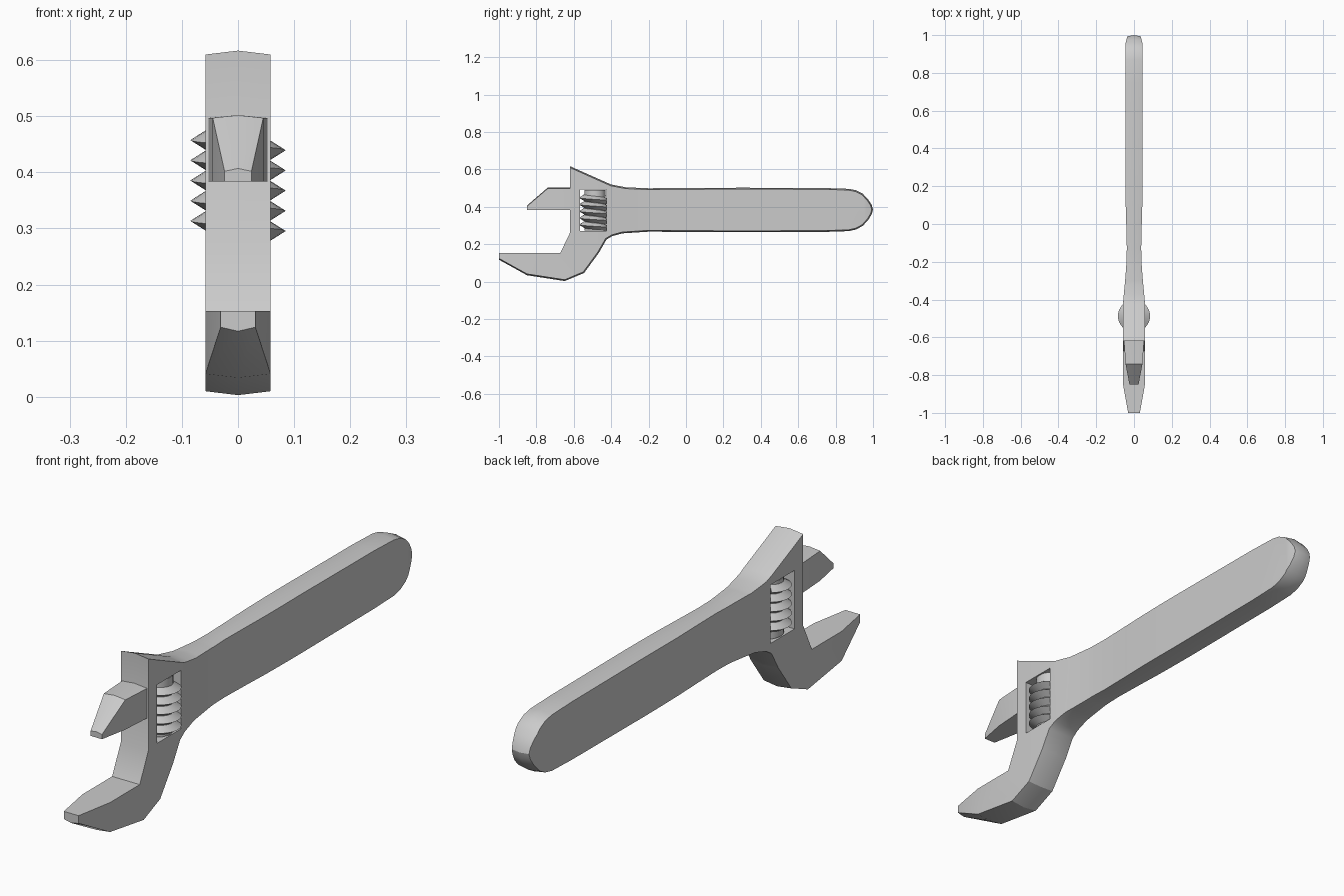
import bpy, bmesh, math
from mathutils import Vector

if "Cube" in bpy.data.objects:
    bpy.data.objects.remove(bpy.data.objects["Cube"], do_unlink=True)

steel = bpy.data.materials.new("grey steel")
steel.use_nodes = True
GREY = (0.6, 0.6, 0.6, 1)
steel.diffuse_color = GREY
steel.node_tree.nodes["Principled BSDF"].inputs["Base Color"].default_value = GREY


def finish(bm, name):
    bmesh.ops.recalc_face_normals(bm, faces=bm.faces)
    mesh = bpy.data.meshes.new(name)
    bm.to_mesh(mesh)
    bm.free()
    mesh.materials.append(steel)
    ob = bpy.data.objects.new(name, mesh)
    bpy.context.collection.objects.link(ob)
    bpy.ops.object.select_all(action="DESELECT")
    ob.select_set(True)
    bpy.context.view_layer.objects.active = ob
    bpy.ops.object.shade_smooth_by_angle(angle=math.radians(30))
    return ob


def half_width(knots, y):
    for (y0, w0), (y1, w1) in zip(knots, knots[1:]):
        if y <= y1:
            return w0 + (w1 - w0) * max(0, (y - y0) / (y1 - y0))
    return knots[-1][1]


def cut(bm, faces, co, no):
    geom = set(faces)
    for f in faces:
        geom.update(f.edges, f.verts)
    bmesh.ops.bisect_plane(bm, geom=list(geom), plane_co=co, plane_no=no, dist=1e-5)


def plate(name, profile, knots, crown, is_flat, window=None):
    """Side profile (y, z) thickened to a varying width, with a crowned rim."""
    flat = bmesh.new()
    flat.faces.new([flat.verts.new((0, y, z)) for y, z in profile])
    ys = [k[0] for k in knots[1:-1]] + (list(window[:2]) if window else [])
    for y in ys:
        cut(flat, flat.faces[:], (0, y, 0), (0, 1, 0))
    if window:
        y0, y1, z0, z1 = window
        for z in (z0, z1):
            column = [f for f in flat.faces if y0 < f.calc_center_median().y < y1]
            cut(flat, column, (0, 0, z), (0, 0, 1))
        hole = [f for f in flat.faces if y0 < f.calc_center_median().y < y1
                and z0 < f.calc_center_median().z < z1]
        bmesh.ops.delete(flat, geom=hole, context="FACES")
    # outward direction at each rim point
    normals = {}
    rim = [e for e in flat.edges if len(e.link_faces) == 1]
    for e in rim:
        loop = e.link_loops[0]
        d = (loop.link_loop_next.vert.co - loop.vert.co).normalized()
        for v in e.verts:
            normals[v] = normals.get(v, Vector()) + Vector((0, d.z, -d.y))
    bm = bmesh.new()
    left, mid, right = {}, {}, {}
    for v in flat.verts:
        p = v.co.copy()
        side = p.copy()
        in_window = window and (y0 - .001 < p.y < y1 + .001 and z0 - .001 < p.z < z1 + .001)
        if v in normals:
            n = normals[v].normalized()
            if p.y < -0.6:
                n = Vector((0, 0, math.copysign(1, n.z)))
            if not in_window and not is_flat(p.y, p.z):
                side -= n * crown
            mid[v] = bm.verts.new(p)
        w = half_width(knots, p.y)
        left[v] = bm.verts.new((w, side.y, side.z))
        right[v] = bm.verts.new((-w, side.y, side.z))
    for f in flat.faces:
        bm.faces.new([left[v] for v in f.verts])
        bm.faces.new([right[v] for v in reversed(f.verts)])
    for e in rim:
        a, b = e.verts
        bm.faces.new((left[a], left[b], mid[b], mid[a]))
        bm.faces.new((mid[a], mid[b], right[b], right[a]))
    flat.free()
    return finish(bm, name)


# Handle, head and fixed lower jaw in one forged piece
body = [(-1, .153), (-1, .117), (-.85, .034), (-.648, .003), (-.545, .046),
        (-.465, .155), (-.425, .225), (-.395, .243), (-.34, .258), (-.2, .267),
        (.3, .264), (.75, .266), (.87, .27), (.91, .279), (.945, .298), (.975, .33),
        (.993, .36), (1, .385), (.993, .41), (.975, .438), (.945, .47),
        (.91, .488), (.87, .496), (.75, .5), (.3, .502), (-.2, .499),
        (-.32, .504), (-.4, .519), (-.62, .617), (-.62, .262), (-.672, .153)]
body_widths = [(-1, .031), (-.85, .058), (-.425, .058), (-.37, .054), (-.3, .047),
               (-.22, .041), (-.13, .038), (0, .041), (.1, .044), (.2, .045),
               (.96, .045), (1, .036)]
plate("wrench_body", body, body_widths, .007,
      lambda y, z: y < -.6 and .14 < z < .28, window=(-.568, -.425, .27, .492))

# Sliding upper jaw, its root seated in the head
jaw = [(-.85, .384), (-.59, .384), (-.59, .502), (-.74, .502), (-.85, .407)]
plate("sliding_jaw", jaw, [(-.85, .024), (-.74, .045), (-.62, .053), (-.59, .053)],
      .005, lambda y, z: z < .39)

# Adjusting screw: a core with a helical ridge
CENTRE_Y, PITCH, STEPS = -.487, .036, 32
bm = bmesh.new()
rings = []
for i in range(int(STEPS * 4.9) + 1):
    a = -1.25 * math.pi + i * 2 * math.pi / STEPS
    z = .4395 - PITCH * a / (2 * math.pi)
    ring = []
    for r, dz in ((.056, -.0179), (.085, 0), (.056, .0179)):
        ring.append(bm.verts.new((r * math.cos(a), CENTRE_Y + r * math.sin(a), z + dz)))
    rings.append(ring)
for p, q in zip(rings, rings[1:]):
    for j in range(3):
        k = (j + 1) % 3
        bm.faces.new((p[j], p[k], q[k], q[j]))
bm.faces.new(rings[0])
bm.faces.new(rings[-1][::-1])
finish(bm, "adjusting_screw_thread")

bm = bmesh.new()
bmesh.ops.create_cone(bm, cap_ends=True, segments=STEPS, radius1=.057, radius2=.057, depth=.216)
bmesh.ops.translate(bm, verts=bm.verts, vec=(0, CENTRE_Y, .381))
finish(bm, "adjusting_screw_core")
